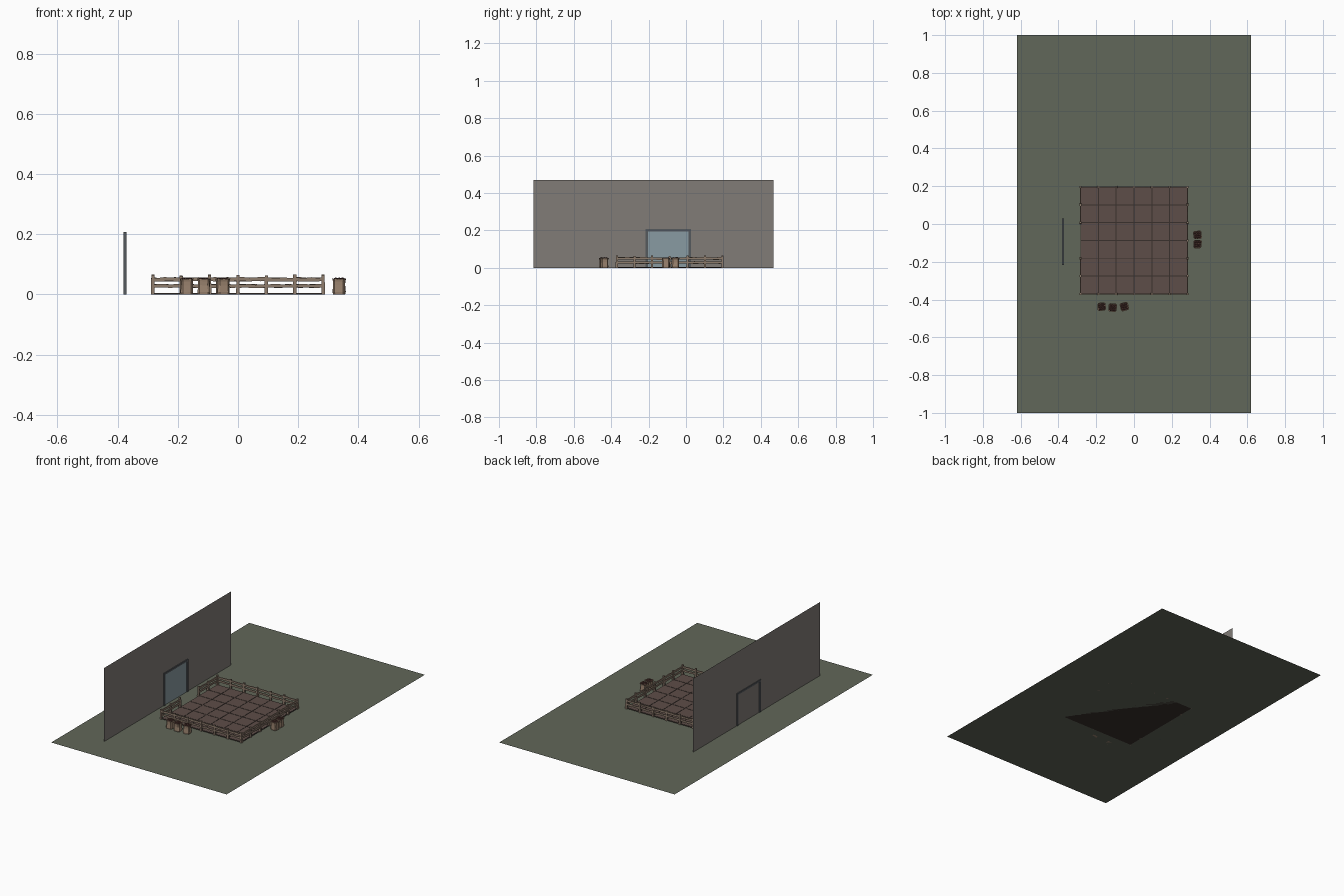
import bpy, bmesh, math, random
from mathutils import Matrix, Vector

if "Cube" in bpy.data.objects:
    bpy.data.objects.remove(bpy.data.objects["Cube"])

random.seed(4)


def mat(name, c):
    m = bpy.data.materials.new(name)
    m.diffuse_color = (*c, 1)
    m.use_nodes = True
    m.node_tree.nodes["Principled BSDF"].inputs["Base Color"].default_value = m.diffuse_color
    return m


GRASS = mat("grass", (0.12, 0.135, 0.10))
STONE = mat("plaster", (0.22, 0.20, 0.185))
GLASS = mat("glass", (0.25, 0.33, 0.36))
FRAME = mat("door_metal", (0.09, 0.10, 0.11))
TILE = mat("deck_tile", (0.11, 0.075, 0.065))
DARK = mat("deck_joint", (0.04, 0.03, 0.025))
WOOD = mat("fence_wood", (0.27, 0.20, 0.15))
SACK = mat("sackcloth", (0.33, 0.23, 0.16))
COAL = mat("sack_filling", (0.08, 0.035, 0.03))


def finish(bm, name, m):
    me = bpy.data.meshes.new(name)
    bm.to_mesh(me)
    bm.free()
    me.materials.append(m)
    o = bpy.data.objects.new(name, me)
    bpy.context.collection.objects.link(o)
    return o


def add_box(bm, lo, hi):
    lo, hi = Vector(lo), Vector(hi)
    M = Matrix.Translation((lo + hi) / 2) @ Matrix.Diagonal((*(hi - lo), 1))
    return bmesh.ops.create_cube(bm, size=1, matrix=M)["verts"]


def plane(name, pts, m):
    bm = bmesh.new()
    bm.faces.new([bm.verts.new(p) for p in pts])
    return finish(bm, name, m)


# Ground and single-sheet wall
plane("ground", [(-.62, -1, 0), (.62, -1, 0), (.62, 1, 0), (-.62, 1, 0)], GRASS)
WX = -0.376
plane("wall", [(WX, -.815, 0), (WX, .468, 0), (WX, .468, .47), (WX, -.815, .47)], STONE)

# Door frame and glass
bm = bmesh.new()
for y in (-.216, .014):
    add_box(bm, (WX - .004, y, 0), (WX + .005, y + .014, .207))
add_box(bm, (WX - .004, -.202, .195), (WX + .005, .014, .207))
finish(bm, "door_frame", FRAME)
plane("door_glass", [(WX + .001, -.202, 0), (WX + .001, .014, 0),
                     (WX + .001, .014, .195), (WX + .001, -.202, .195)], GLASS)

# Deck: 6 x 6 tiles on a dark bed
N, X0, Y0, S = 6, -0.283, -0.370, 0.0943
bm = bmesh.new()
add_box(bm, (X0, Y0, 0), (X0 + N * S, Y0 + N * S, .0035))
finish(bm, "deck_bed", DARK)
bm = bmesh.new()
g = 0.0025
for i in range(N):
    for j in range(N):
        add_box(bm, (X0 + i * S + g, Y0 + j * S + g, .001),
                (X0 + (i + 1) * S - g, Y0 + (j + 1) * S - g, .005))
finish(bm, "deck_tiles", TILE)


def post(bm, x, y):
    h = .063 + random.uniform(-.002, .003)
    vs = add_box(bm, (x - .006, y - .006, 0), (x + .006, y + .006, h))
    for v in vs:
        if v.co.z > .03:
            v.co.x = x + (v.co.x - x) * .85
            v.co.y = y + (v.co.y - y) * .85


def rail(bm, a, b, z, h):
    # Rough plank: a tube of four-sided sections with uneven heights
    a, b = Vector(a), Vector(b)
    d = (b - a).normalized()
    n = Vector((-d.y, d.x, 0)) * .003
    rings = []
    for k in range(6):
        p = a.lerp(b, k / 5)
        lo = z - h / 2 + random.uniform(-.0015, .0015)
        hi = z + h / 2 + random.uniform(-.0015, .0015)
        rings.append([bm.verts.new((q.x, q.y, t)) for q, t in
                      ((p - n, lo), (p + n, lo), (p + n, hi), (p - n, hi))])
    for r, s in zip(rings, rings[1:]):
        for k in range(4):
            bm.faces.new((r[k], r[(k + 1) % 4], s[(k + 1) % 4], s[k]))
    bm.faces.new(rings[0][::-1])
    bm.faces.new(rings[-1])


# Fence round the deck, open in front of the door
X1, Y1 = X0 + N * S, Y0 + N * S
sides = [("front", (X0, Y0), (1, 0), ()), ("back", (X1, Y1), (-1, 0), ()),
         ("right", (X1, Y0), (0, 1), ()), ("left", (X0, Y1), (0, -1), (2, 3))]
for name, (x, y), (dx, dy), gap in sides:
    pb, rb = bmesh.new(), bmesh.new()
    for k in range(N):
        p = (x + dx * S * k, y + dy * S * k, 0)
        q = (x + dx * S * (k + 1), y + dy * S * (k + 1), 0)
        if not (k in gap and k - 1 in gap):
            post(pb, p[0], p[1])
        if k not in gap:
            rail(rb, p, q, .050, .012)
            rail(rb, p, q, .028, .011)
    finish(pb, name + "_fence_posts", WOOD)
    ro = finish(rb, name + "_fence_rails", WOOD)
    bm = bmesh.new()
    bm.from_mesh(ro.data)
    bmesh.ops.recalc_face_normals(bm, faces=bm.faces)
    bm.to_mesh(ro.data)
    bm.free()


def sack(name, x, y, rot):
    # Square bag with slightly flared rim, filled with lumps
    M = Matrix.Translation((x, y, 0)) @ Matrix.Rotation(rot, 4, 'Z')
    bm = bmesh.new()
    rings = []
    for r, z in ((.019, 0), (.0205, .008), (.019, .03), (.0195, .043),
                 (.022, .052), (.019, .051), (.017, .044)):
        ring = []
        for sx, sy in ((-1, -.7), (-.7, -1), (.7, -1), (1, -.7),
                       (1, .7), (.7, 1), (-.7, 1), (-1, .7)):
            w = random.uniform(-.001, .001) if z > 0 else 0
            ring.append(bm.verts.new(M @ Vector((sx * (r + w), sy * (r + w), z + w))))
        rings.append(ring)
    for a, b in zip(rings, rings[1:]):
        for k in range(8):
            bm.faces.new((a[k], a[(k + 1) % 8], b[(k + 1) % 8], b[k]))
    bm.faces.new(rings[0][::-1])
    bm.faces.new(rings[-1])
    finish(bm, name, SACK)
    bm = bmesh.new()
    for i in range(3):
        for j in range(3):
            c = Matrix.Translation(((i - 1) * .011, (j - 1) * .011,
                                    .049 + random.uniform(-.001, .002)))
            s = Matrix.Diagonal((1.1, 1, .8, 1))
            bmesh.ops.create_icosphere(
                bm, subdivisions=1, radius=.0075,
                matrix=M @ c @ Matrix.Rotation(random.uniform(0, 3), 4, 'Z') @ s)
    finish(bm, name + "_filling", COAL)


for i, (x, y, r) in enumerate([(-.171, -.438, .08), (-.113, -.443, -.05),
                               (-.051, -.438, .25), (.336, -.058, .06),
                               (.336, -.107, -.03)]):
    sack(f"sack_{i + 1}", x, y, r)
